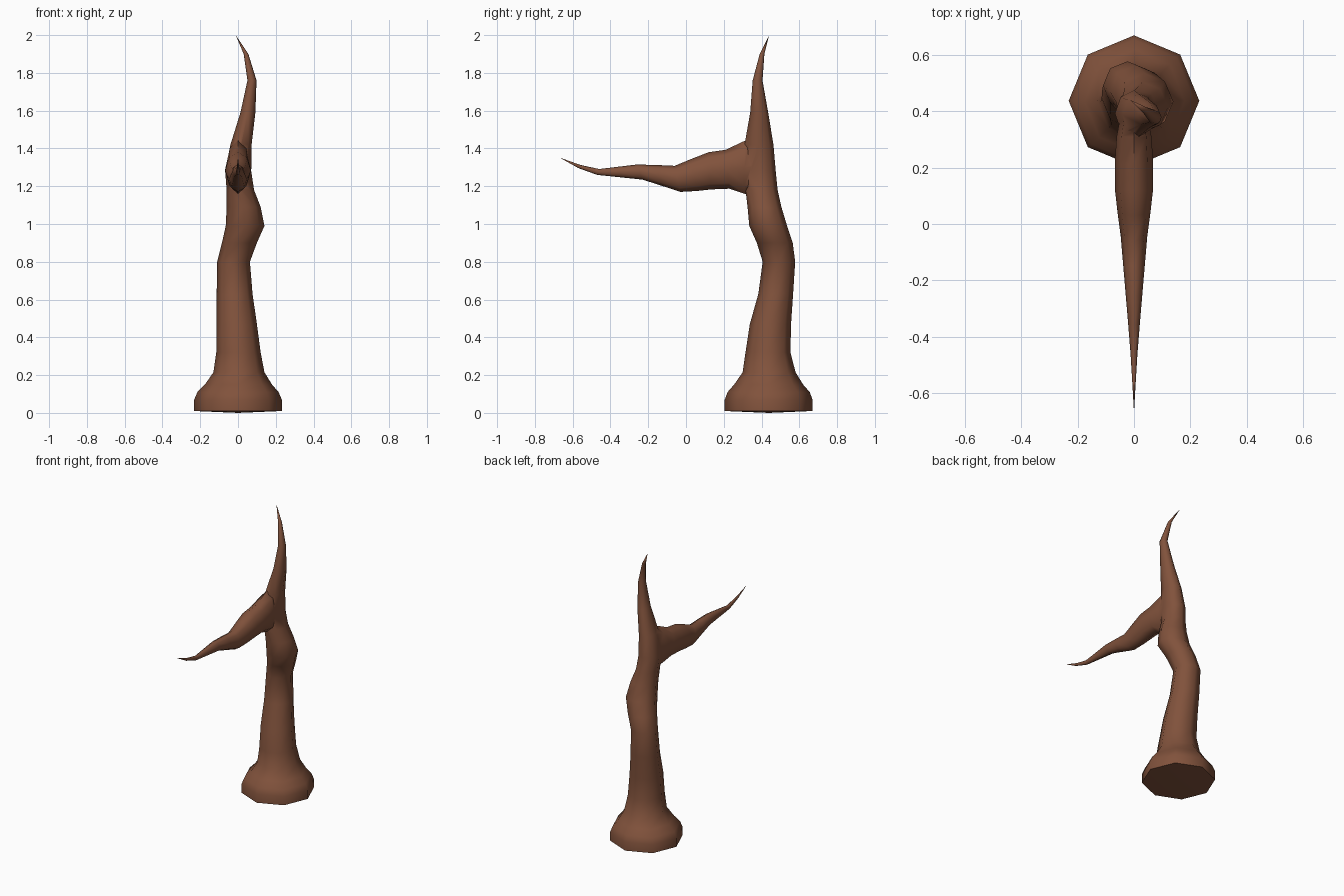
import bpy, bmesh
from math import sin, cos, pi, radians
from mathutils import Vector

if "Cube" in bpy.data.objects:
    bpy.data.objects.remove(bpy.data.objects["Cube"])

SIDES = 8
bark = bpy.data.materials.new("bark")
bark.diffuse_color = (0.22, 0.085, 0.045, 1)
bark.use_nodes = True
bark.node_tree.nodes["Principled BSDF"].inputs["Base Color"].default_value = bark.diffuse_color


def loft(name, rings, start, tip):
    """Skin 8-sided rings (centre, axis u, axis v) between two end points."""
    bm = bmesh.new()
    loops = [[bm.verts.new(c + u * cos(2 * pi * i / SIDES) + v * sin(2 * pi * i / SIDES))
              for i in range(SIDES)] for c, u, v in rings]
    for a, b in zip(loops, loops[1:]):
        for i in range(SIDES):
            j = (i + 1) % SIDES
            bm.faces.new((a[i], a[j], b[j], b[i]))
    for loop, point in ((loops[0], start), (loops[-1], tip)):
        p = bm.verts.new(point)
        for i in range(SIDES):
            bm.faces.new((loop[i], loop[(i + 1) % SIDES], p))
    bmesh.ops.recalc_face_normals(bm, faces=bm.faces)
    mesh = bpy.data.meshes.new(name)
    bm.to_mesh(mesh)
    bm.free()
    mesh.materials.append(bark)
    obj = bpy.data.objects.new(name, mesh)
    bpy.context.collection.objects.link(obj)
    return obj


# Trunk: z, x min, x max, y min, y max
trunk_profile = [
    (0.01, -.232, .232, .205, .67), (0.07, -.232, .232, .205, .67),
    (0.11, -.215, .215, .22, .655), (0.15, -.175, .18, .255, .62),
    (0.215, -.13, .14, .30, .58), (0.32, -.115, .12, .315, .553),
    (0.47, -.115, .10, .338, .556), (0.63, -.113, .077, .383, .567),
    (0.80, -.11, .063, .406, .578), (0.90, -.085, .10, .375, .565),
    (0.99, -.065, .14, .335, .535), (1.09, -.06, .12, .326, .505),
    (1.18, -.06, .085, .315, .485), (1.28, -.068, .07, .31, .475),
    (1.42, -.04, .072, .31, .463), (1.59, .013, .092, .34, .435),
    (1.76, .05, .098, .353, .405), (1.90, .03, .055, .39, .415),
]
trunk = loft("tree_trunk",
             [(Vector(((x0 + x1) / 2, (y0 + y1) / 2, z)),
               Vector(((x1 - x0) / 2, 0, 0)), Vector((0, (y1 - y0) / 2, 0)))
              for z, x0, x1, y0, y1 in trunk_profile],
             (0, 0.437, 0), (-0.012, 0.44, 2.0))

# Branch: underside y, z, top y, z, half width
branch_profile = [
    (.40, 1.16, .40, 1.46, .045), (.31, 1.16, .31, 1.44, .062),
    (.23, 1.187, .21, 1.393, .068), (.13, 1.183, .12, 1.38, .068),
    (.06, 1.175, .03, 1.345, .059), (-.03, 1.17, -.06, 1.308, .047),
    (-.13, 1.203, -.15, 1.312, .039), (-.23, 1.235, -.26, 1.315, .03),
    (-.345, 1.247, -.36, 1.303, .021), (-.47, 1.26, -.46, 1.291, .012),
    (-.57, 1.296, -.56, 1.313, .006),
]
branch = loft("branch",
              [(Vector((0, (y0 + y1) / 2, (z0 + z1) / 2)), Vector((w, 0, 0)),
                Vector((0, (y1 - y0) / 2, (z1 - z0) / 2)))
               for y0, z0, y1, z1, w in branch_profile],
              (0, 0.41, 1.31), (0, -0.67, 1.352))

# Fuse the branch into the trunk as one skin
union = trunk.modifiers.new("fuse", 'BOOLEAN')
union.operation = 'UNION'
union.solver = 'EXACT'
union.object = branch
bpy.context.view_layer.objects.active = trunk
trunk.select_set(True)
bpy.ops.object.modifier_apply(modifier=union.name)
bpy.data.objects.remove(branch)
bpy.ops.object.shade_smooth_by_angle(angle=radians(65))
